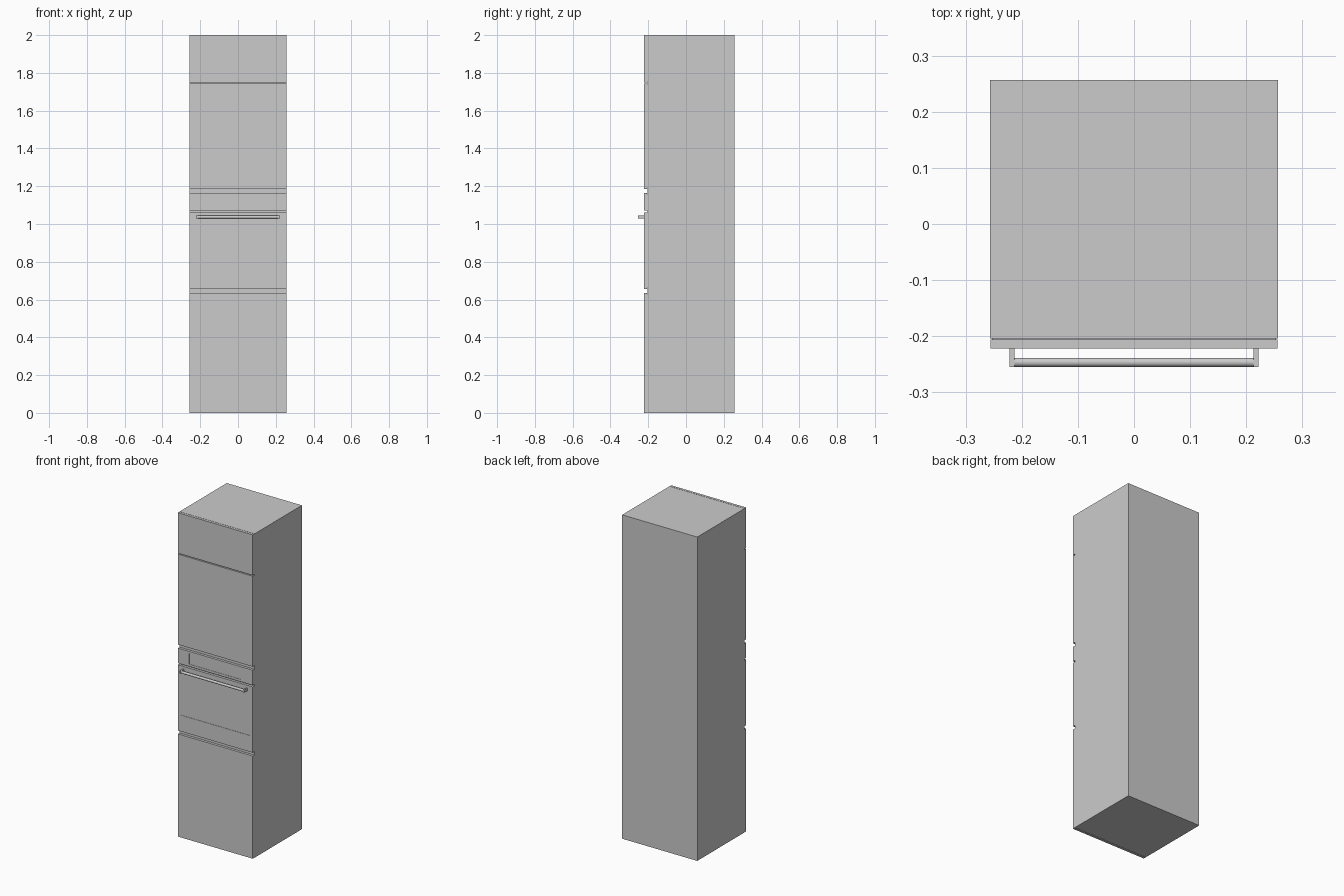
import bpy, bmesh, math

if "Cube" in bpy.data.objects:
    bpy.data.objects.remove(bpy.data.objects["Cube"])


def skin(name, rings):
    """Join successive (x0, x1, z0, z1, y) rectangles into a closed solid."""
    bm = bmesh.new()
    loops = []
    for x0, x1, z0, z1, y in rings:
        loops.append([bm.verts.new((x, y, z))
                      for x, z in ((x0, z0), (x1, z0), (x1, z1), (x0, z1))])
    for a, b in zip(loops, loops[1:]):
        for i in range(4):
            j = (i + 1) % 4
            bm.faces.new((a[i], a[j], b[j], b[i]))
    bm.faces.new(loops[0])
    bm.faces.new(loops[-1])
    bmesh.ops.recalc_face_normals(bm, faces=bm.faces)
    mesh = bpy.data.meshes.new(name)
    bm.to_mesh(mesh)
    bm.free()
    ob = bpy.data.objects.new(name, mesh)
    bpy.context.collection.objects.link(ob)
    return ob


def box(name, x0, x1, y0, y1, z0, z1):
    return skin(name, [(x0, x1, z0, z1, y1), (x0, x1, z0, z1, y0)])


W, BACK, BODY_Y = 0.2565, 0.2565, -0.204
FW, DOOR_BACK, FRONT = 0.2555, -0.206, -0.2215
SEAM = 1.747


def front_panel(name, z0, z1, recess=None, depth=0.002):
    """Front slab, optionally with a shallow recess (half width, z0, z1)."""
    rings = [(-FW, FW, z0, z1, DOOR_BACK), (-FW, FW, z0, z1, FRONT)]
    if recess:
        w, a, b = recess
        rings += [(-w, w, a, b, FRONT), (-w, w, a, b, FRONT + depth)]
    return skin(name, rings)


# Stacked carcasses
box("lower_carcass", -W, W, BODY_Y, BACK, 0, SEAM)
box("upper_carcass", -W, W, BODY_Y, BACK, SEAM, 2.0)

# Thin spacers behind the fronts
for name, z0, z1 in (("lower_spacer", 0.003, 0.63), ("oven_spacer", 0.66, 1.16),
                     ("middle_spacer", 1.19, 1.74), ("top_spacer", 1.753, 1.997)):
    box(name, -0.253, 0.253, DOOR_BACK, BODY_Y, z0, z1)

# Cupboard doors
front_panel("lower_door", 0, 0.634)
front_panel("middle_door", 1.186, 1.744)
front_panel("top_door", 1.75, 2.0)

# Oven front with recessed window and display
front_panel("oven_door", 0.655, 1.061, (0.235, 0.755, 0.985))
front_panel("oven_control_panel", 1.071, 1.164, (0.178, 1.085, 1.15))

# Oven handle: round bar between two brackets
HZ = 1.037
bpy.ops.mesh.primitive_cylinder_add(vertices=24, radius=0.008, depth=0.428,
                                    location=(0, -0.2465, HZ),
                                    rotation=(0, math.pi / 2, 0))
bar = bpy.context.object
bar.name = "handle_bar"
bpy.ops.object.shade_smooth_by_angle(angle=math.radians(40))
for side, sx in (("left", -1), ("right", 1)):
    xs = sorted((sx * 0.213, sx * 0.2215))
    box(f"{side}_handle_bracket", xs[0], xs[1], -0.2545, FRONT, HZ - 0.008, HZ + 0.008)
